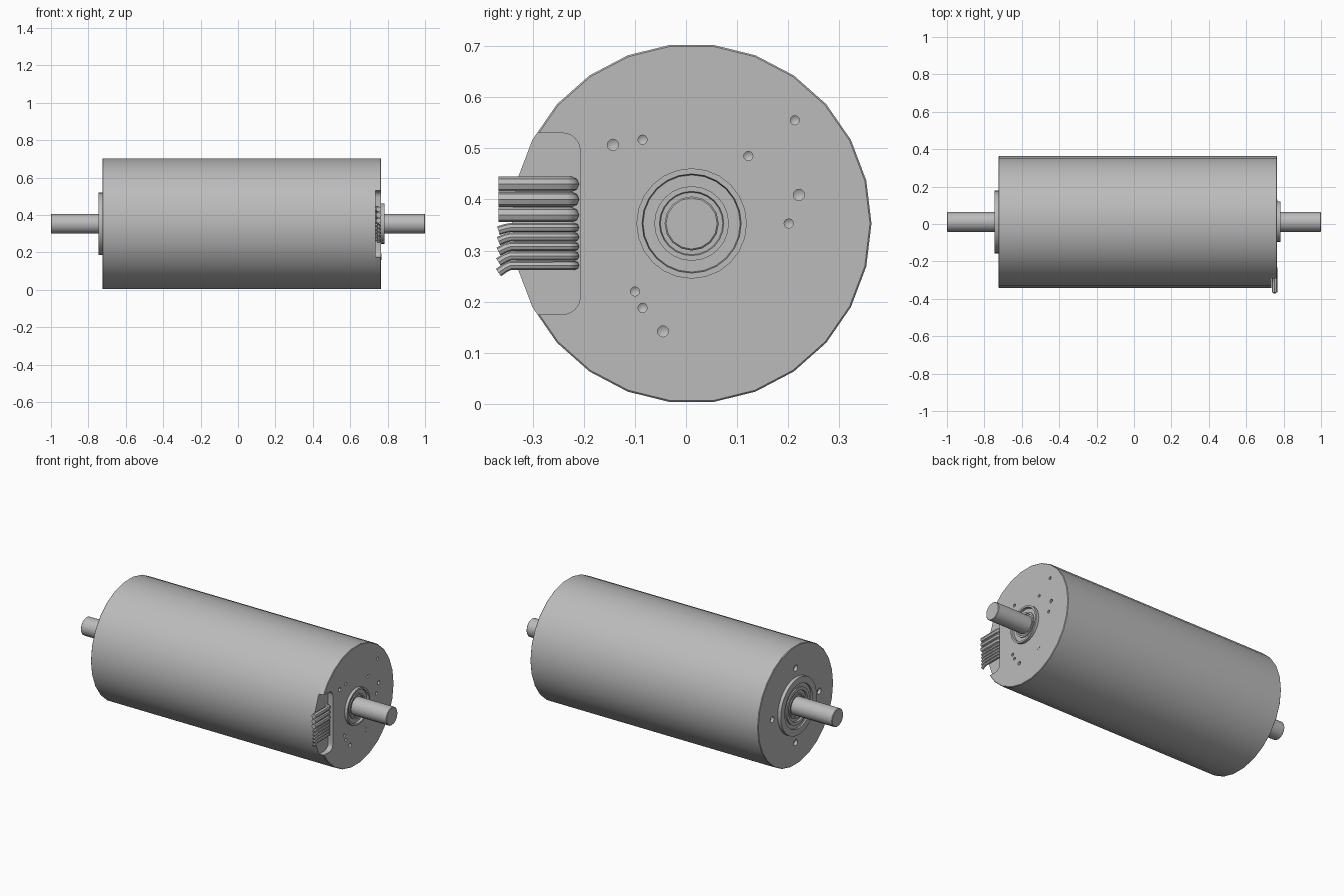
import bpy, bmesh, math
from mathutils import Vector

cube = bpy.data.objects.get("Cube")
if cube:
    bpy.data.objects.remove(cube, do_unlink=True)

CY, CZ, R = 0.011, 0.353, 0.352      # motor axis and body radius
FLOOR = 0.735                        # inner face of the wire-end cap

metal = bpy.data.materials.new("grey metal")
metal.use_nodes = True
GREY = (0.5, 0.5, 0.5, 1)
metal.diffuse_color = GREY
metal.node_tree.nodes["Principled BSDF"].inputs["Base Color"].default_value = GREY


def finish(name, bm):
    bmesh.ops.remove_doubles(bm, verts=bm.verts, dist=1e-5)
    bmesh.ops.recalc_face_normals(bm, faces=bm.faces)
    me = bpy.data.meshes.new(name)
    bm.to_mesh(me)
    bm.free()
    me.materials.append(metal)
    ob = bpy.data.objects.new(name, me)
    bpy.context.collection.objects.link(ob)
    return ob


def lathe_into(bm, profile, n, y, z):
    """Turn (x, radius) points around an axis parallel to x."""
    rings = []
    for x, r in profile:
        angles = [2 * math.pi * i / n for i in range(n)]
        rings.append([bm.verts.new((x, y + r * math.cos(a), z + r * math.sin(a)))
                      for a in angles])
    for a, b in zip(rings, rings[1:]):
        for i in range(n):
            j = (i + 1) % n
            bm.faces.new((a[i], a[j], b[j], b[i]))


def lathe(name, profile, n):
    bm = bmesh.new()
    lathe_into(bm, profile, n, CY, CZ)
    return finish(name, bm)


def select_only(ob):
    bpy.ops.object.select_all(action='DESELECT')
    ob.select_set(True)
    bpy.context.view_layer.objects.active = ob


def cut(ob, cutter):
    cutter.hide_render = True
    mod = ob.modifiers.new("cut", 'BOOLEAN')
    mod.operation, mod.solver, mod.object = 'DIFFERENCE', 'EXACT', cutter
    select_only(ob)
    bpy.ops.object.modifier_apply(modifier=mod.name)
    bpy.data.objects.remove(cutter, do_unlink=True)


def drill(ob, face_x, inward, holes):
    """Cut blind holes with pointed bottoms: (y, z, radius, depth)."""
    bm = bmesh.new()
    for y, z, r, depth in holes:
        out, wall, tip = (face_x + inward * d for d in (-0.01, depth * 0.7, depth))
        lathe_into(bm, [(out, 0), (out, r), (wall, r), (tip, 0)], 12, y, z)
    cut(ob, finish("drill_cutter", bm))


# Body shell and the two end caps
body = lathe("body_shell", [(-0.695, 0), (-0.695, R), (FLOOR, R), (FLOOR, 0)], 26)
wire_cap = lathe("wire_end_cap", [(FLOOR, 0), (FLOOR, R), (0.762, R),
                                  (0.765, R - 0.003), (0.765, 0)], 26)
mount_cap = lathe("mount_end_cap", [(-0.695, 0), (-0.695, R), (-0.722, R),
                                    (-0.725, R - 0.003), (-0.725, 0)], 26)

# Rounded wire pocket open at the rim
bm = bmesh.new()
outline = [(-0.45, 0.53)]
for z, start in ((0.495, 90), (0.21, 0)):
    for k in range(7):
        a = math.radians(start - 15 * k)
        outline.append((-0.242 + 0.035 * math.cos(a), z + 0.035 * math.sin(a)))
outline.append((-0.45, 0.175))
face = bm.faces.new([bm.verts.new((FLOOR - 0.01, y, z)) for y, z in outline])
ext = bmesh.ops.extrude_face_region(bm, geom=[face])
bmesh.ops.translate(bm, vec=(0.06, 0, 0),
                    verts=[v for v in ext["geom"] if isinstance(v, bmesh.types.BMVert)])
cut(wire_cap, finish("pocket_cutter", bm))

# Small blind holes on the wire end
small = [(-0.085, 0.517), (0.213, 0.555), (0.122, 0.485),
         (0.201, 0.353), (-0.1, 0.22), (-0.085, 0.188)]
large = [(-0.143, 0.507), (0.221, 0.409), (-0.045, 0.142)]
drill(wire_cap, 0.765, -1, [(y, z, 0.009, 0.022) for y, z in small]
      + [(y, z, 0.011, 0.022) for y, z in large])
plug = bmesh.new()
lathe_into(plug, [(0.764, 0), (0.764, 0.017), (0.766, 0.017), (0.766, 0)], 20, 0.113, 0.176)
finish("flush_plug", plug)

# Four mounting holes on the other end
drill(mount_cap, -0.725, 1,
      [(CY + 0.22 * math.cos(a), CZ + 0.22 * math.sin(a), 0.018, 0.026)
       for a in (k * math.pi / 2 for k in range(4))])

# Bearing housings with stepped recesses, and the shaft
lathe("wire_end_bearing", [(0.76, 0), (0.76, 0.108), (0.782, 0.108), (0.782, 0.097),
                           (0.768, 0.095), (0.768, 0.073), (0.774, 0.073),
                           (0.774, 0.063), (0.769, 0.061), (0.769, 0)], 24)
lathe("mount_boss", [(-0.72, 0), (-0.72, 0.168), (-0.745, 0.168), (-0.745, 0.13),
                     (-0.735, 0.13), (-0.735, 0.108), (-0.742, 0.108), (-0.742, 0.09),
                     (-0.732, 0.088), (-0.732, 0.073), (-0.738, 0.073),
                     (-0.738, 0.063), (-0.731, 0.061), (-0.731, 0)], 32)
lathe("shaft", [(-1, 0), (-1, 0.05), (-0.997, 0.053), (0.997, 0.053), (1, 0.05), (1, 0)], 16)


# Lead wires: rise out of the pocket, bend, and run over the rim
def wire(name, z, r, drop):
    cu = bpy.data.curves.new(name, 'CURVE')
    cu.dimensions = '3D'
    cu.bevel_depth, cu.bevel_resolution, cu.use_fill_caps = r, 2, True
    top, y0 = 0.752, -0.209 - r
    path = [(0.725, y0, z), (top - 0.012, y0, z), (top - 0.004, y0 - 0.004, z),
            (top, y0 - 0.012, z), (top, -0.343, z), (top, -0.353, z - drop * 0.3),
            (top, -0.367, z - drop)]
    sp = cu.splines.new('POLY')
    sp.points.add(len(path) - 1)
    for p, co in zip(sp.points, path):
        p.co = (*co, 1)
    cu.materials.append(metal)
    ob = bpy.data.objects.new(name, cu)
    bpy.context.collection.objects.link(ob)
    select_only(ob)
    bpy.ops.object.convert(target='MESH')


for i in range(3):
    wire(f"power_wire_{i + 1}", 0.43 - 0.03 * i, 0.0145, 0)
for i in range(5):
    wire(f"signal_wire_{i + 1}", 0.345 - 0.0185 * i, 0.0088, 0.006 + 0.002 * i)

# Smooth shading with crisp edges
for ob in list(bpy.context.scene.objects):
    if ob.type == 'MESH':
        select_only(ob)
        bpy.ops.object.shade_smooth_by_angle(angle=math.radians(35))
